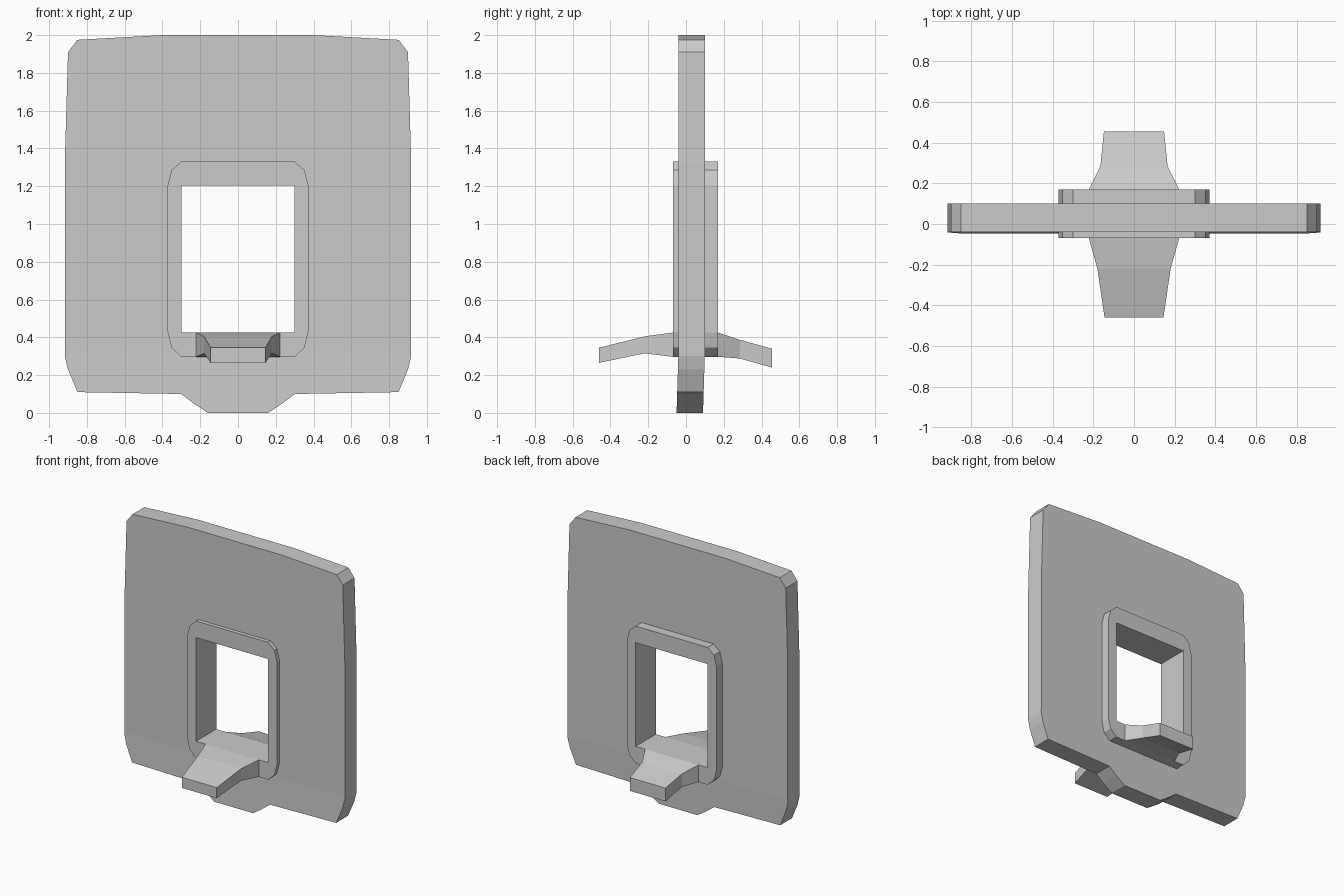
import bpy, bmesh

if "Cube" in bpy.data.objects:
    bpy.data.objects.remove(bpy.data.objects["Cube"])


def add_object(name, bm):
    bmesh.ops.recalc_face_normals(bm, faces=bm.faces)
    mesh = bpy.data.meshes.new(name)
    bm.to_mesh(mesh)
    bm.free()
    obj = bpy.data.objects.new(name, mesh)
    bpy.context.collection.objects.link(obj)
    return obj


def panel(name, half, y0, y1, lean=0.0):
    """Mirror a half outline (x, z), cut the window, thicken along y."""
    outline = half + [(-x, z) for x, z in reversed(half)]
    bm = bmesh.new()
    bm.faces.new([bm.verts.new((x, y0, z)) for x, z in outline])
    # Slice along the window borders and the lower crease
    cuts = [((0.30, 0, 0), (1, 0, 0)), ((-0.30, 0, 0), (1, 0, 0)),
            ((0, 0, 0.425), (0, 0, 1)), ((0, 0, 1.205), (0, 0, 1))]
    if lean:
        cuts.append(((0, 0, 0.32), (0, 0, 1)))
    for co, no in cuts:
        bmesh.ops.bisect_plane(bm, geom=bm.verts[:] + bm.edges[:] + bm.faces[:],
                               plane_co=co, plane_no=no, dist=1e-5)
    window = [f for f in bm.faces
              if abs(f.calc_center_median().x) < 0.29
              and 0.43 < f.calc_center_median().z < 1.20]
    bmesh.ops.delete(bm, geom=window, context='FACES')
    # Thicken
    ext = bmesh.ops.extrude_face_region(bm, geom=bm.faces[:], use_keep_orig=True)
    moved = [g for g in ext["geom"] if isinstance(g, bmesh.types.BMVert)]
    bmesh.ops.translate(bm, verts=moved, vec=(0, y1 - y0, 0))
    # Lower edge leans slightly forward
    for v in bm.verts:
        if v.co.z < 0.32:
            v.co.y -= lean * (0.32 - v.co.z) / 0.32
    return add_object(name, bm)


# Main plate with the foot tab at its lower edge
panel("plate", [(0.40, 2.0), (0.85, 1.975), (0.90, 1.91), (0.917, 1.32),
                (0.917, 0.30), (0.90, 0.23), (0.85, 0.11), (0.30, 0.10),
                (0.235, 0.05), (0.16, 0.0)], -0.04, 0.10, lean=0.01)

# Raised rim around the window on both sides
rim = [(0.30, 1.33), (0.352, 1.285), (0.372, 1.205),
       (0.372, 0.425), (0.352, 0.345), (0.30, 0.297)]
panel("front_rim", rim, -0.07, -0.04)
panel("back_rim", rim, 0.10, 0.17)

# Tongue through the window sill: (y, half width, bottom, top)
sections = [(-0.46, 0.145, 0.265, 0.345), (-0.22, 0.18, 0.315, 0.405),
            (-0.07, 0.222, 0.297, 0.425), (0.17, 0.222, 0.297, 0.425),
            (0.285, 0.165, 0.288, 0.387), (0.455, 0.148, 0.24, 0.34)]
bm = bmesh.new()
rings = [[bm.verts.new(p) for p in ((-w, y, b), (w, y, b), (w, y, t), (-w, y, t))]
         for y, w, b, t in sections]
for a, c in zip(rings, rings[1:]):
    for i in range(4):
        j = (i + 1) % 4
        bm.faces.new((a[i], a[j], c[j], c[i]))
bm.faces.new(rings[0])
bm.faces.new(rings[-1])
add_object("tongue", bm)
